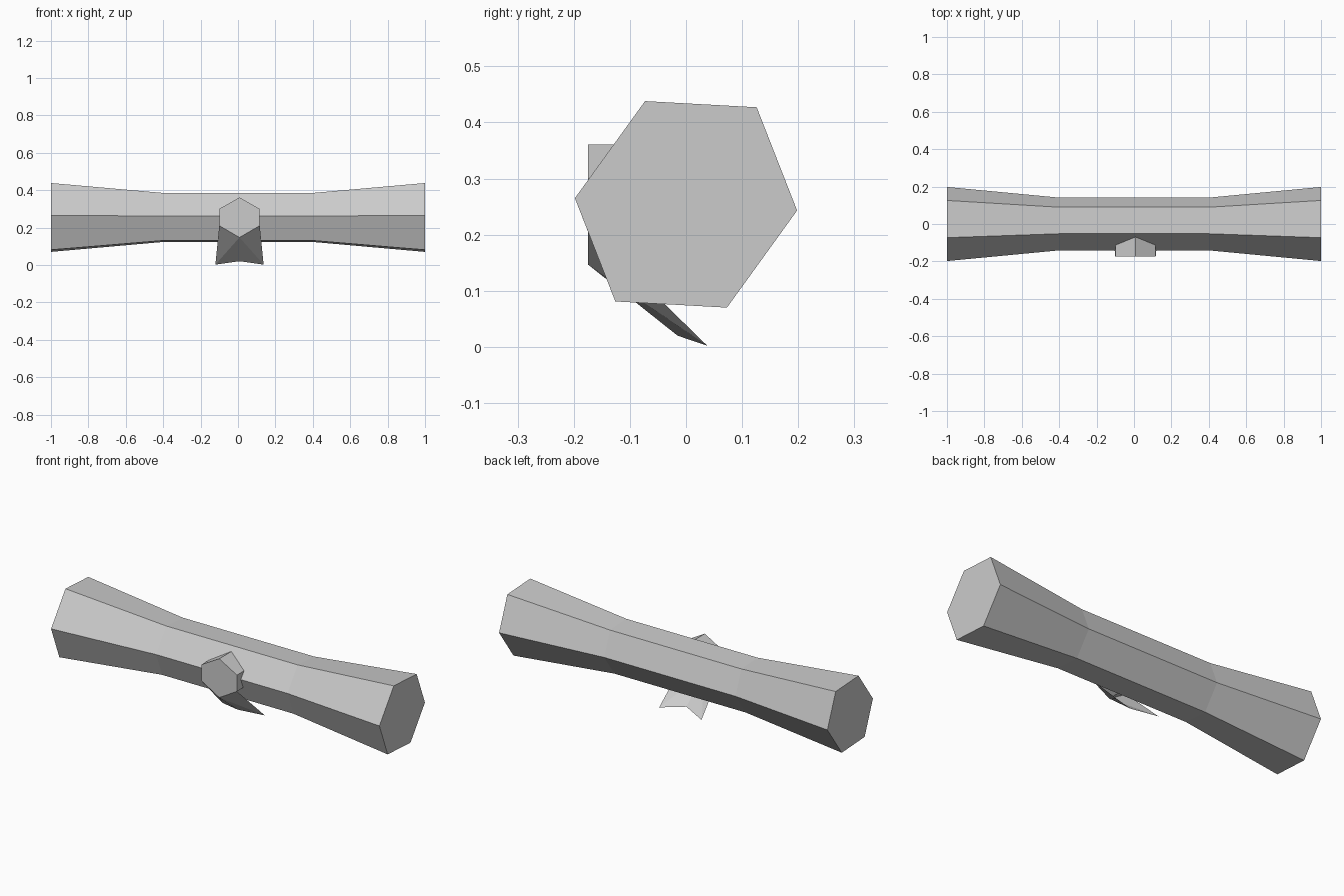
import bpy
import bmesh

cube = bpy.data.objects.get("Cube")
if cube:
    bpy.data.objects.remove(cube)

grey = bpy.data.materials.new("light grey")
grey.use_nodes = True
colour = (0.6, 0.6, 0.6, 1)
grey.diffuse_color = colour
grey.node_tree.nodes["Principled BSDF"].inputs["Base Color"].default_value = colour


def add_object(name, bm):
    bmesh.ops.recalc_face_normals(bm, faces=bm.faces)
    mesh = bpy.data.meshes.new(name)
    bm.to_mesh(mesh)
    bm.free()
    mesh.materials.append(grey)
    obj = bpy.data.objects.new(name, mesh)
    bpy.context.scene.collection.objects.link(obj)
    return obj


def loft(name, rings):
    """Join equal-sided rings of points and cap both ends."""
    bm = bmesh.new()
    loops = [[bm.verts.new(p) for p in ring] for ring in rings]
    n = len(loops[0])
    for a, b in zip(loops, loops[1:]):
        for i in range(n):
            j = (i + 1) % n
            bm.faces.new((a[i], a[j], b[j], b[i]))
    bm.faces.new(loops[0])
    bm.faces.new(loops[-1])
    return add_object(name, bm)


# Rolled sheet: slightly tilted hexagon, pinched in the middle
half = [(0.198, -0.011), (0.126, 0.173), (-0.073, 0.184)]
section = half + [(-y, -z) for y, z in half]
stations = [(-1, 1), (-0.4, 0.712), (0.4, 0.712), (1, 1)]
loft("scroll_roll", [[(x, y * s, 0.254 + z * s) for y, z in section]
                     for x, s in stations])

# Seal: hexagonal block sunk into the front of the roll
cx, front = 0.008, -0.175
seal = [(0, 0.361), (0.108, 0.3), (0.108, 0.21),
        (0, 0.147), (-0.108, 0.21), (-0.108, 0.3)]
loft("seal", [[(cx + x, y, z) for x, z in seal] for y in (front, -0.03)])

# Ribbon: two folded tails running down and back from the seal's lower edges
bm = bmesh.new()
top = bm.verts.new((cx, front, 0.147))
notch = bm.verts.new((cx, -0.015, 0.02))
for side in (-1, 1):
    corner = bm.verts.new((cx + side * 0.108, front, 0.21))
    tip = bm.verts.new((cx + side * 0.129, 0.038, 0.002))
    bm.faces.new((top, corner, tip))
    bm.faces.new((top, tip, notch))
add_object("ribbon_tails", bm)
